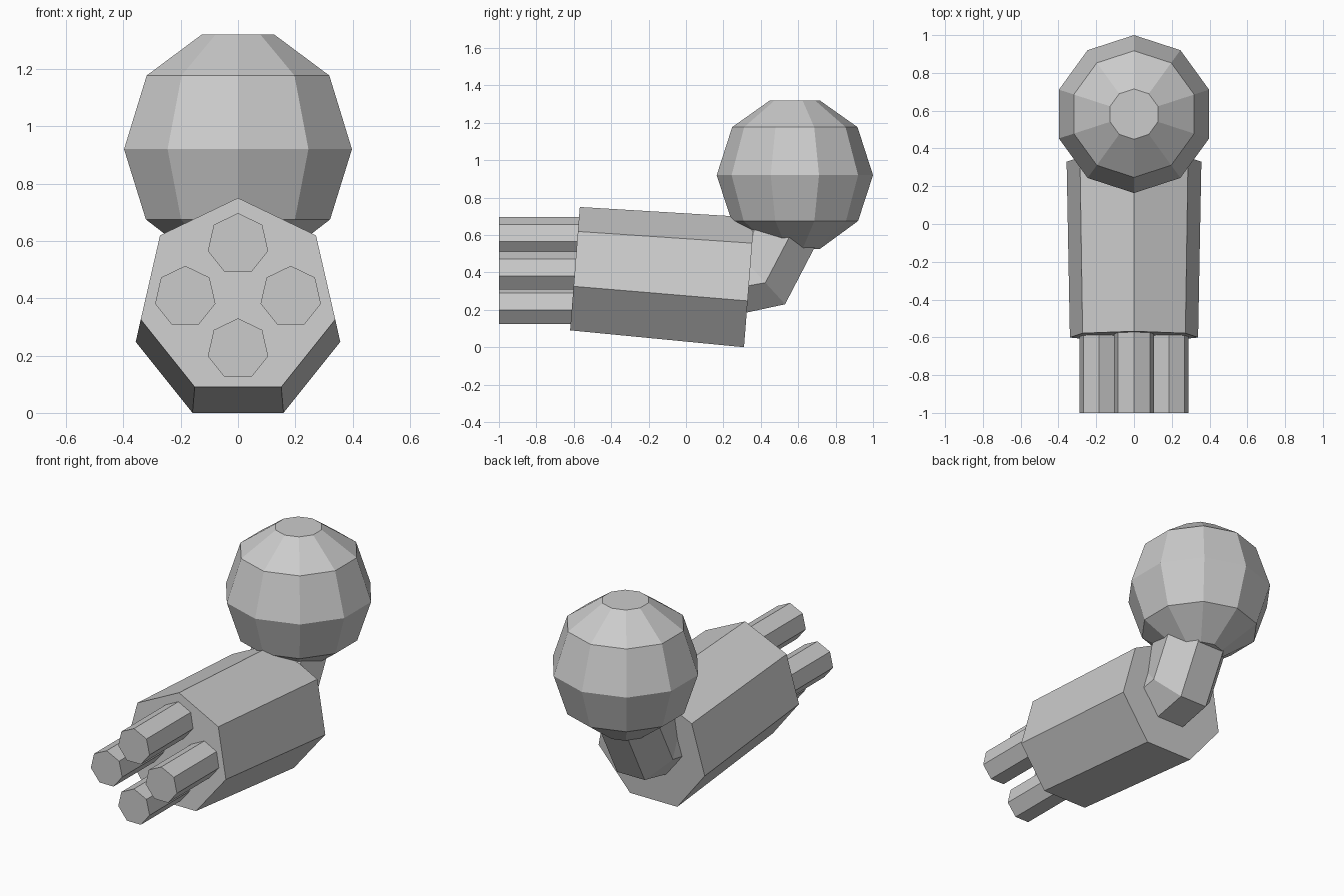
import bpy, bmesh
from math import sin, cos, tau, radians
from mathutils import Vector

cube = bpy.data.objects.get("Cube")
if cube:
    bpy.data.objects.remove(cube, do_unlink=True)

grey = bpy.data.materials.new("plain grey")
grey.use_nodes = True
colour = (0.6, 0.6, 0.6, 1)
grey.diffuse_color = colour
grey.node_tree.nodes["Principled BSDF"].inputs["Base Color"].default_value = colour


def loft(name, sides, rings, x=0):
    """Skin polygon rings; each ring is (centre yz, up vector yz, half width)."""
    bm = bmesh.new()
    loops = []
    for (cy, cz), (uy, uz), r in rings:
        loops.append([bm.verts.new(Vector((x + r * sin(a), cy + uy * cos(a), cz + uz * cos(a))))
                      for a in (tau * i / sides for i in range(sides))])
    for a, b in zip(loops, loops[1:]):
        for i in range(sides):
            j = (i + 1) % sides
            bm.faces.new((a[i], a[j], b[j], b[i]))
    bm.faces.new(loops[0])
    bm.faces.new(loops[-1])
    bmesh.ops.recalc_face_normals(bm, faces=bm.faces)
    mesh = bpy.data.meshes.new(name)
    bm.to_mesh(mesh)
    bm.free()
    mesh.materials.append(grey)
    obj = bpy.data.objects.new(name, mesh)
    bpy.context.collection.objects.link(obj)
    return obj


def tilted(r, degrees):
    """Up vector of length r leaning towards the back."""
    return (r * sin(radians(degrees)), r * cos(radians(degrees)))


# Seven-sided body, slightly nose-up and wider at the back
loft("body", 7, [((-0.595, 0.403), tilted(0.348, 4.5), 0.348),
                 ((0.336, 0.329), tilted(0.366, 4.5), 0.366)])

# Four barrels
for name, x, z in (("top_barrel", 0, 0.589), ("bottom_barrel", 0, 0.222),
                   ("left_barrel", 0.184, 0.405), ("right_barrel", -0.184, 0.405)):
    loft(name, 7, [((-1, z), (0, 0.108), 0.108), ((-0.45, z), (0, 0.108), 0.108)], x)

# Bent neck with a mitred elbow
loft("neck", 7, [((0.15, 0.345), tilted(0.214, -9), 0.214),
                 ((0.39, 0.383), (-0.155, 0.170), 0.214),
                 ((0.575, 0.735), tilted(0.214, -62), 0.214)])

# Ten-sided faceted ball with flat poles
loft("ball", 10, [((0.582, z), (r, 0), r) for z, r in
                  ((0.525, 0.133), (0.675, 0.338), (0.92, 0.418), (1.177, 0.335), (1.32, 0.133))])
